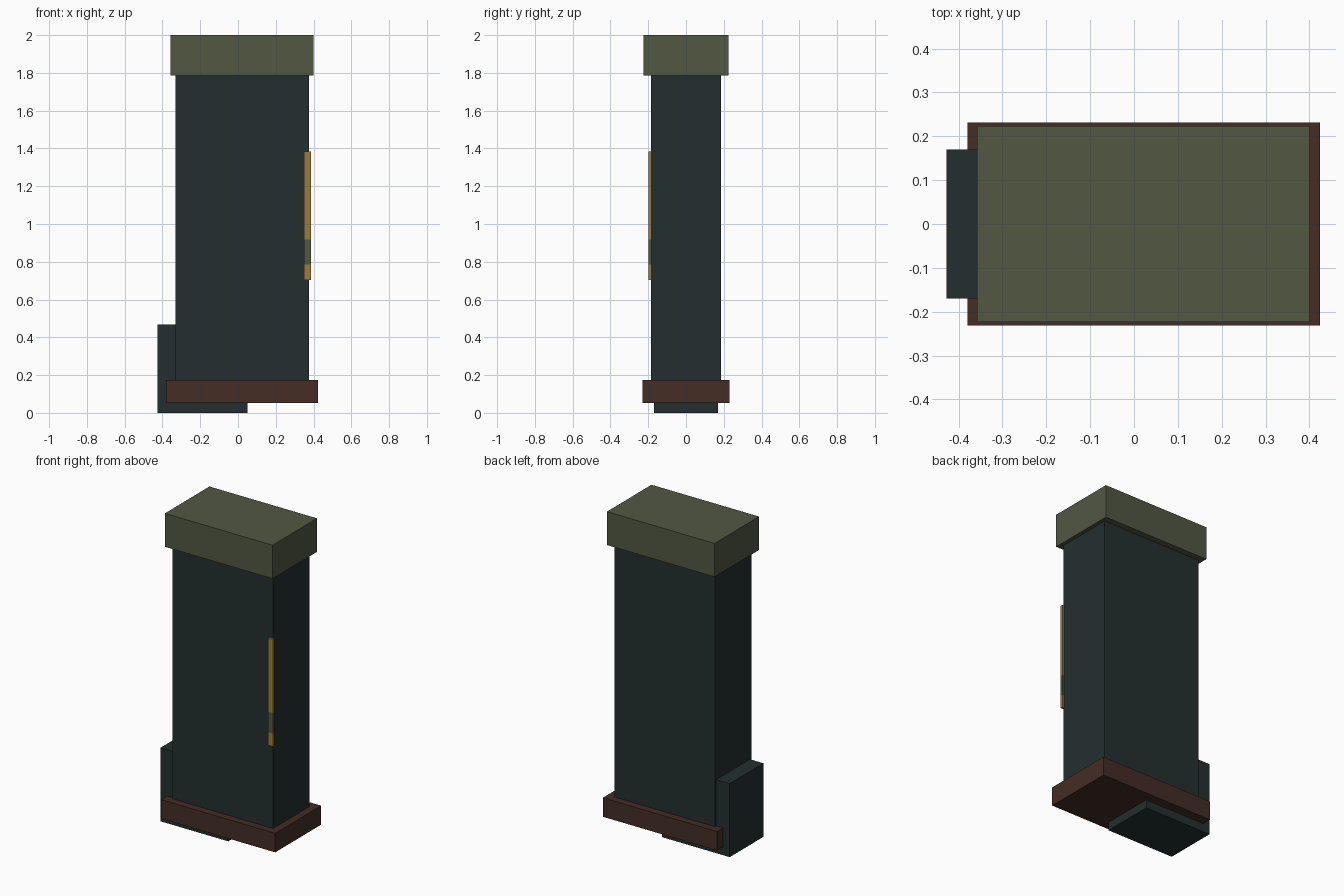
import bpy
import bmesh

default = bpy.data.objects.get("Cube")
if default:
    bpy.data.objects.remove(default, do_unlink=True)


def material(name, rgb):
    mat = bpy.data.materials.new(name)
    mat.use_nodes = True
    colour = (*rgb, 1.0)
    mat.diffuse_color = colour
    mat.node_tree.nodes["Principled BSDF"].inputs["Base Color"].default_value = colour
    return mat


slate = material("dark slate", (0.017, 0.028, 0.029))
olive = material("olive green", (0.082, 0.096, 0.055))
brown = material("dark brown", (0.056, 0.026, 0.018))
gold = material("dull gold", (0.345, 0.202, 0.044))


def box(name, mat, x, y, z):
    """Axis-aligned box from its (low, high) extent on each axis."""
    bm = bmesh.new()
    bmesh.ops.create_cube(bm, size=1.0)
    for v in bm.verts:
        v.co = [span[1] if c > 0 else span[0] for c, span in zip(v.co, (x, y, z))]
    mesh = bpy.data.meshes.new(name)
    bm.to_mesh(mesh)
    bm.free()
    mesh.materials.append(mat)
    obj = bpy.data.objects.new(name, mesh)
    bpy.context.collection.objects.link(obj)
    return obj


# Tall body with its overhanging cap and base plinth
box("body", slate, (-0.332, 0.376), (-0.184, 0.184), (0.12, 1.85))
box("cap", olive, (-0.358, 0.4), (-0.224, 0.224), (1.787, 2.0))
box("base_plinth", brown, (-0.38, 0.424), (-0.231, 0.231), (0.053, 0.174))

# Block passing under the plinth and rising beside the body
box("side_block", slate, (-0.427, 0.05), (-0.17, 0.17), (0.0, 0.468))

# Upright trim strip on the front edge, split by a coloured band
strip_x, strip_y = (0.349, 0.387), (-0.198, -0.183)
box("trim_lower", gold, strip_x, strip_y, (0.703, 0.785))
box("trim_band", olive, strip_x, strip_y, (0.785, 0.917))
box("trim_upper", gold, strip_x, strip_y, (0.917, 1.385))
